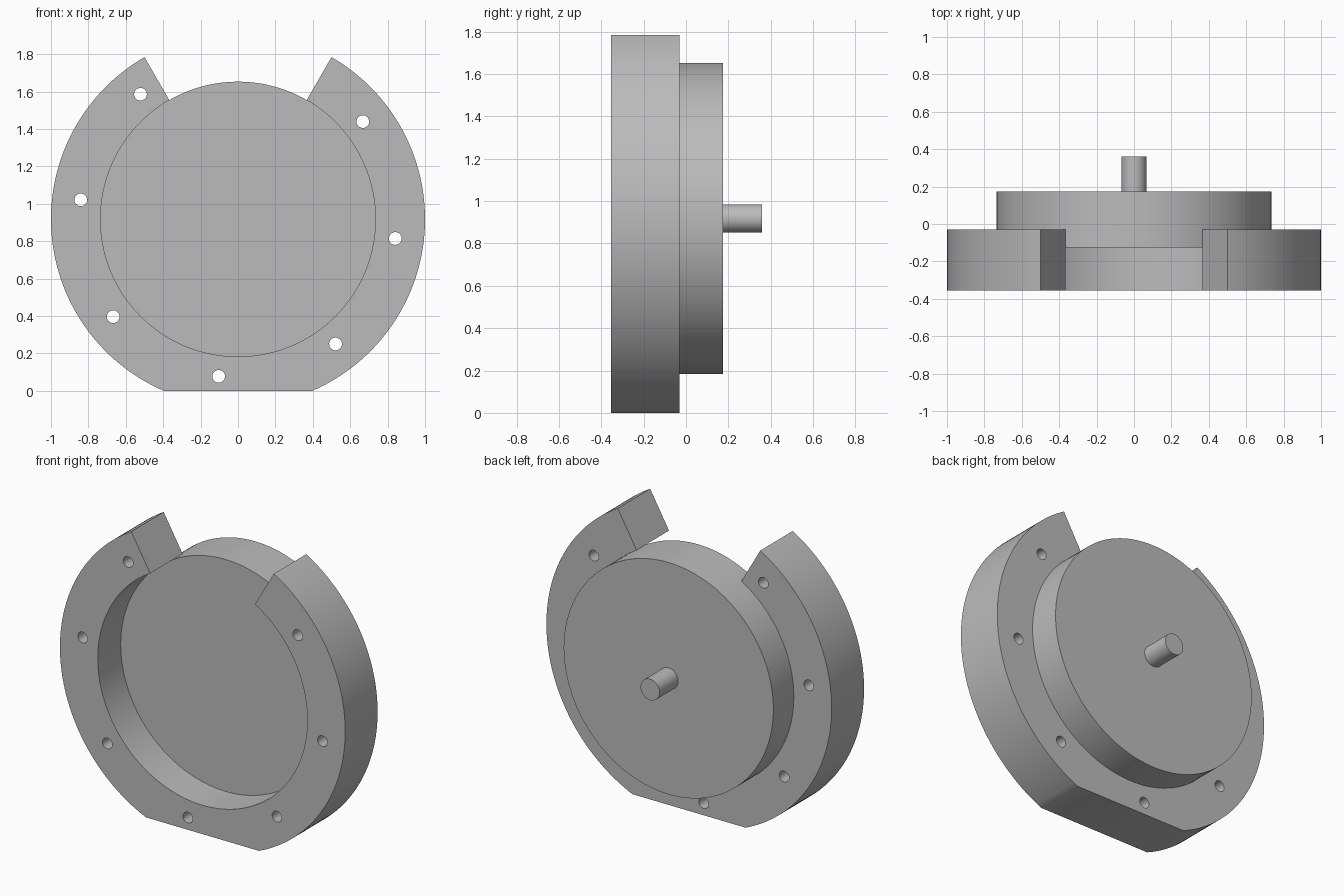
import bpy
import bmesh
from math import sin, cos, asin, degrees, radians
from mathutils import Matrix, Vector

old = bpy.data.objects.get("Cube")
if old:
    bpy.data.objects.remove(old, do_unlink=True)

CENTRE_Z = 0.918
OUTER, INNER = 1.0, 0.735
FRONT, RING_BACK = -0.355, -0.03
DISC_FRONT, DISC_BACK = -0.125, 0.175
SHAFT_BACK = 0.36
BOLT_RADIUS, HOLE = 0.847, 0.034

grey = bpy.data.materials.new("plain grey")
grey.use_nodes = True
grey.diffuse_color = (0.5, 0.5, 0.5, 1)
grey.node_tree.nodes["Principled BSDF"].inputs["Base Color"].default_value = (0.5, 0.5, 0.5, 1)


def polar(radius, angle, y=0.0):
    a = radians(angle)
    return Vector((radius * cos(a), y, CENTRE_Z + radius * sin(a)))


def arc(radius, start, end, steps):
    return [polar(radius, start + (end - start) * i / steps, FRONT) for i in range(steps + 1)]


def finish(name, bm):
    bmesh.ops.recalc_face_normals(bm, faces=bm.faces)
    mesh = bpy.data.meshes.new(name)
    bm.to_mesh(mesh)
    bm.free()
    mesh.materials.append(grey)
    obj = bpy.data.objects.new(name, mesh)
    bpy.context.collection.objects.link(obj)
    return obj


def add_cylinder(bm, centre, radius, y0, y1, sides):
    place = Matrix.Translation((centre.x, (y0 + y1) / 2, centre.z)) @ Matrix.Rotation(radians(90), 4, "X")
    bmesh.ops.create_cone(bm, cap_ends=True, segments=sides, radius1=radius,
                          radius2=radius, depth=y1 - y0, matrix=place)


def cylinder(name, radius, y0, y1, sides):
    bm = bmesh.new()
    add_cylinder(bm, polar(0, 0), radius, y0, y1, sides)
    return finish(name, bm)


def smooth(obj):
    bpy.ops.object.select_all(action="DESELECT")
    obj.select_set(True)
    bpy.context.view_layer.objects.active = obj
    bpy.ops.object.shade_smooth_by_angle(angle=radians(25))


# Mounting ring: open at the top, with a flat foot
foot = degrees(asin(CENTRE_Z))
outline = (arc(OUTER, 120, 180 + foot, 64) + arc(OUTER, 360 - foot, 420, 64)
           + arc(INNER, 420, 120, 120))
bm = bmesh.new()
face = bm.faces.new([bm.verts.new(p) for p in outline])
back = bmesh.ops.extrude_face_region(bm, geom=[face], use_keep_orig=True)["geom"]
bmesh.ops.translate(bm, vec=(0, RING_BACK - FRONT, 0),
                    verts=[v for v in back if isinstance(v, bmesh.types.BMVert)])
ring = finish("mounting_ring", bm)

# Bolt holes, evenly spaced, none in the opening
bm = bmesh.new()
for i in range(1, 8):
    add_cylinder(bm, polar(BOLT_RADIUS, 83 + 45 * i), HOLE, FRONT - 0.1, RING_BACK + 0.1, 32)
cutter = finish("bolt_hole_cutter", bm)
cutter.hide_render = True
cut = ring.modifiers.new("bolt holes", "BOOLEAN")
cut.operation = "DIFFERENCE"
cut.solver = "EXACT"
cut.object = cutter
bpy.context.view_layer.objects.active = ring
bpy.ops.object.modifier_apply(modifier=cut.name)
bpy.data.objects.remove(cutter, do_unlink=True)

# Recessed disc and rear shaft
disc = cylinder("disc", INNER, DISC_FRONT, DISC_BACK, 144)
shaft = cylinder("shaft", 0.067, DISC_BACK - 0.02, SHAFT_BACK, 48)

for part in (ring, disc, shaft):
    smooth(part)
